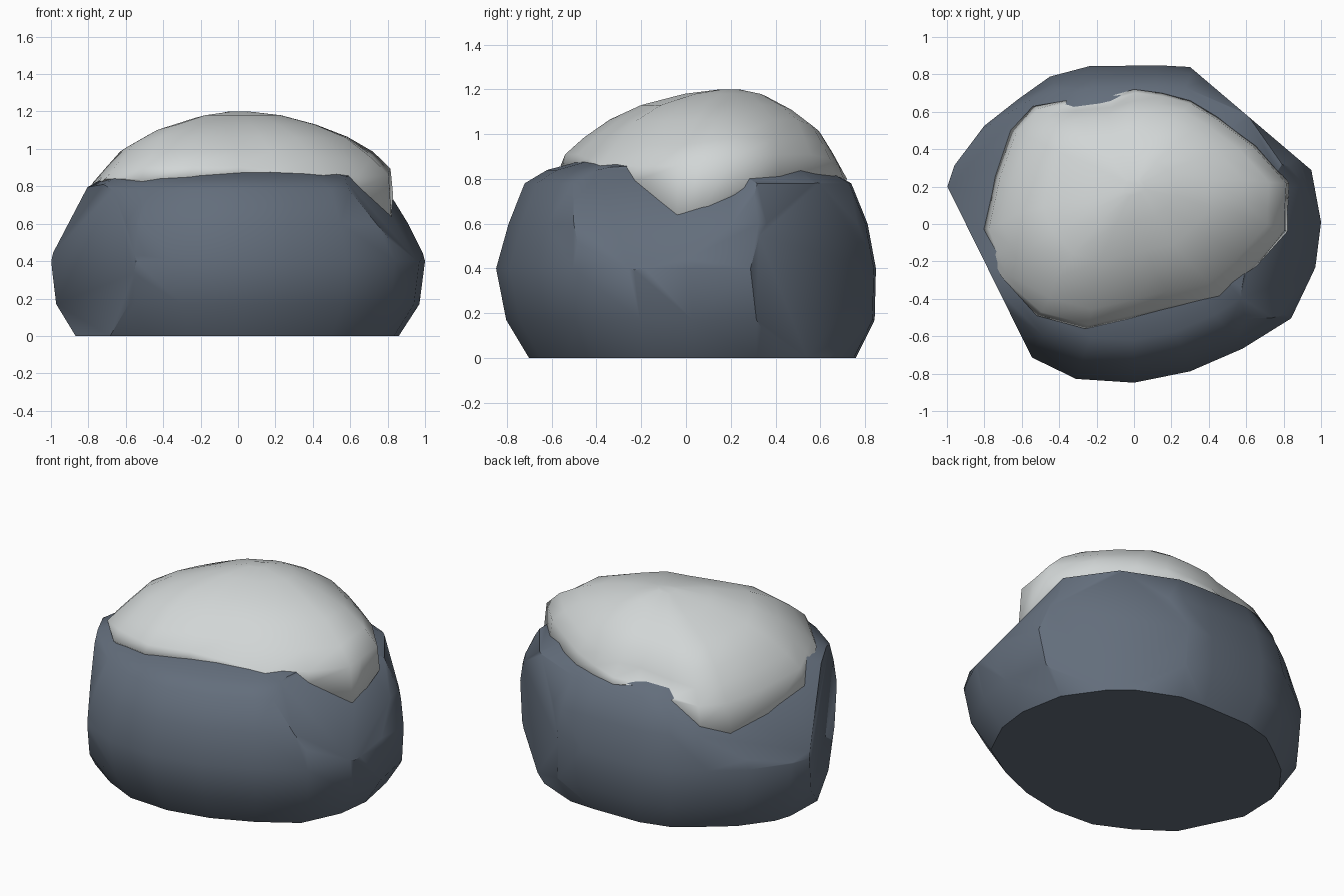
import bpy, bmesh, math
from mathutils import Vector

if "Cube" in bpy.data.objects:
    bpy.data.objects.remove(bpy.data.objects["Cube"])


def loft(bm, rings):
    """Skin a stack of equal-length rings and cap both ends."""
    loops = [[bm.verts.new(p) for p in r] for r in rings]
    n = len(loops[0])
    for a, b in zip(loops, loops[1:]):
        for i in range(n):
            j = (i + 1) % n
            bm.faces.new((a[i], a[j], b[j], b[i]))
    bm.faces.new(loops[0][::-1])
    bm.faces.new(loops[-1])


def finish(bm, name, color, angle):
    bmesh.ops.recalc_face_normals(bm, faces=bm.faces)
    me = bpy.data.meshes.new(name)
    bm.to_mesh(me)
    bm.free()
    ob = bpy.data.objects.new(name, me)
    bpy.context.collection.objects.link(ob)
    mat = bpy.data.materials.new(name + "_material")
    mat.diffuse_color = color
    mat.use_nodes = True
    mat.node_tree.nodes["Principled BSDF"].inputs["Base Color"].default_value = mat.diffuse_color
    me.materials.append(mat)
    bpy.ops.object.select_all(action='DESELECT')
    ob.select_set(True)
    bpy.context.view_layer.objects.active = ob
    bpy.ops.object.shade_smooth_by_angle(angle=math.radians(angle))
    return ob


# Boulder: rounded plan outline, stacked and scaled, then chipped by planes
plan = [(1, .02), (.94, .34), (.7, .68), (.32, .84), (.13, .85), (-.24, .845),
        (-.45, .79), (-.62, .67), (-.8, .53), (-.96, .32), (-1, .2),
        (-1.01, -.1), (-.9, -.45), (-.56, -.69), (-.31, -.81), (0, -.83),
        (.3, -.77), (.58, -.65), (.84, -.49), (.97, -.22)]
levels = [(0, .86, .02), (.17, .97, .01), (.4, 1, -.01), (.6, .945, 0),
          (.78, .86, 0), (.84, .74, 0), (.88, .56, 0), (.9, .25, 0)]
bm = bmesh.new()
loft(bm, [[(x * s, y * s * 1.01 + dy, z) for x, y in plan] for z, s, dy in levels])

chips = [((-.89, -.44, 0), .80), ((.648, .762, 0), .834),
         ((-.9, .5, 1), 1.425), ((1.25, -.3, 1), 1.675)]
for n, d in chips:
    n = Vector(n)
    bmesh.ops.bisect_plane(bm, geom=bm.verts[:] + bm.edges[:] + bm.faces[:],
                           plane_co=n * (d / n.length_squared), plane_no=n,
                           clear_outer=True)
    bmesh.ops.holes_fill(bm, edges=[e for e in bm.edges if e.is_boundary])
finish(bm, "boulder", (.125, .155, .2, 1), 38)

# Snow cap: wavy rim resting on the boulder, domed towards the top
rim = [(.82, .07, .66), (.83, .22, .75), (.65, .42, .80), (.45, .57, .82),
       (.3, .66, .82), (.15, .7, .81), (0, .72, .80), (-.14, .68, .81),
       (-.36, .66, .77), (-.54, .63, .65), (-.66, .5, .58), (-.75, .25, .59),
       (-.81, -.03, .69), (-.76, -.17, .80), (-.71, -.28, .84),
       (-.52, -.49, .84), (-.26, -.56, .86), (0, -.5, .87), (.2, -.45, .87),
       (.46, -.4, .84), (.65, -.23, .79), (.82, -.04, .64)]
# Dome rings: scale, shift in x, centre in y, height
dome = [(.97, .01, .13, .91), (.87, 0, .145, .985), (.74, -.03, .17, 1.065),
        (.55, -.04, .18, 1.13), (.3, -.02, .2, 1.18), (.07, 0, .2, 1.2)]


def scaled(s, dx, cy, h):
    """Rim copy at height h, sagging to the back left and front right."""
    ring = []
    for x, y, z in rim:
        x, y = x * s + dx, cy + (y - .13) * s
        sag = .17 * max(0, y - x - .22) + .15 * max(0, x - y - .5)
        ring.append((x, y, h - sag))
    return ring


rings = [[(x * .9, .13 + (y - .13) * .9, z - .08) for x, y, z in rim], rim]
rings += [scaled(*d) for d in dome]
bm = bmesh.new()
loft(bm, rings)
finish(bm, "snow_cap", (.64, .67, .67, 1), 70)
